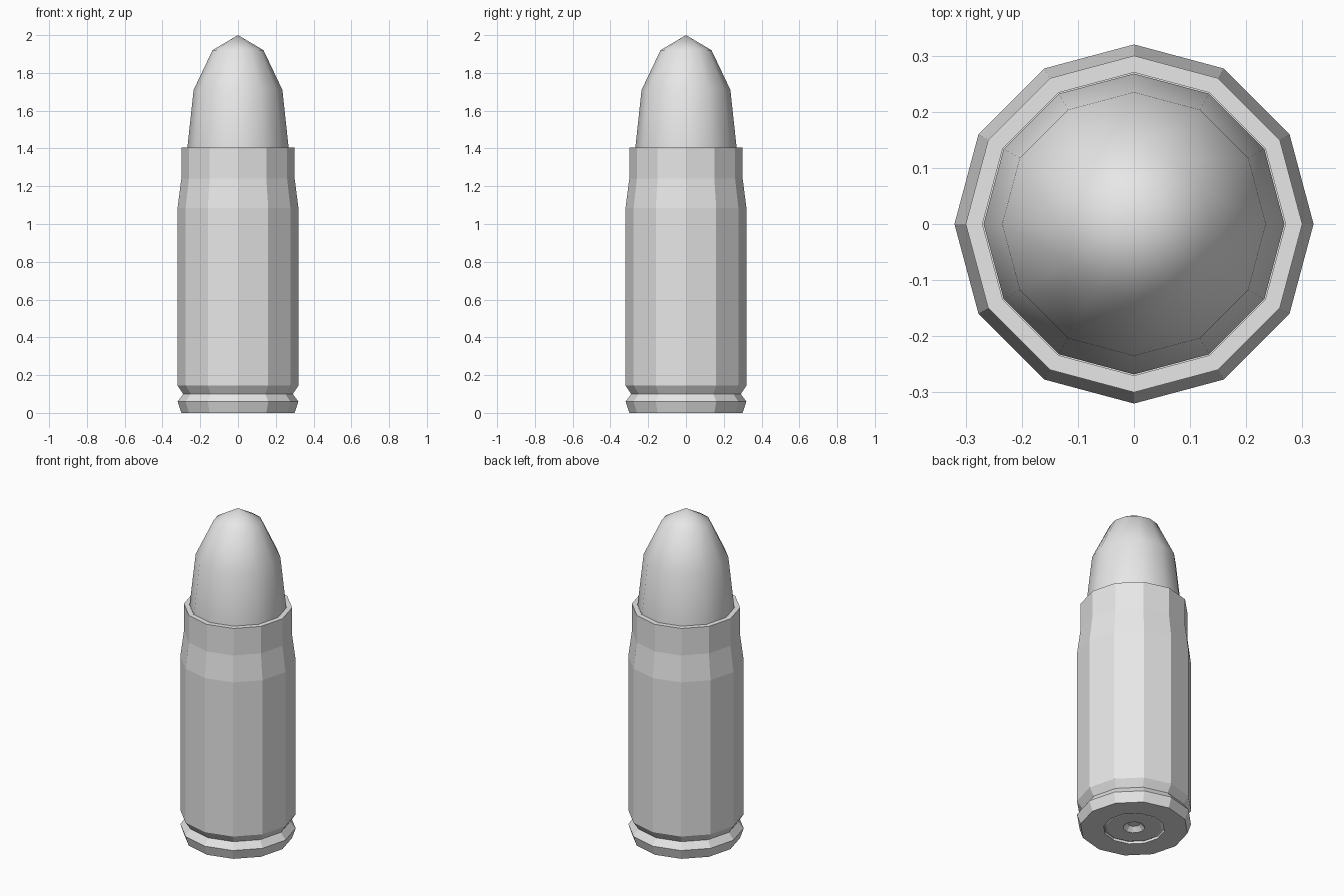
import bpy, bmesh
from math import sin, cos, pi

cube = bpy.data.objects.get("Cube")
if cube:
    bpy.data.objects.remove(cube, do_unlink=True)

SIDES = 12

grey = bpy.data.materials.new("light_grey_metal")
grey.use_nodes = True
colour = (0.8, 0.8, 0.8, 1)
grey.diffuse_color = colour
grey.node_tree.nodes["Principled BSDF"].inputs["Base Color"].default_value = colour


def lathe(name, profile, smooth=False):
    """Turn a (radius, height) profile, listed from bottom to top, around z."""
    bm = bmesh.new()
    rings = []
    for r, z in profile:
        count = SIDES if r > 0 else 1
        rings.append([bm.verts.new((r * cos(2 * pi * i / SIDES),
                                    r * sin(2 * pi * i / SIDES), z))
                      for i in range(count)])
    for low, high in zip(rings, rings[1:]):
        for i in range(SIDES):
            j = (i + 1) % SIDES
            if len(low) == 1:
                corners = (low[0], high[j], high[i])
            elif len(high) == 1:
                corners = (low[i], low[j], high[0])
            else:
                corners = (low[i], low[j], high[j], high[i])
            bm.faces.new(corners).smooth = smooth
    mesh = bpy.data.meshes.new(name)
    bm.to_mesh(mesh)
    bm.free()
    mesh.materials.append(grey)
    obj = bpy.data.objects.new(name, mesh)
    bpy.context.collection.objects.link(obj)
    return obj


# Case: base with round recess, rim, groove, body, shoulder, neck and mouth
lathe("case", [
    (0.17, 0.015), (0.17, 0), (0.30, 0), (0.32, 0.06), (0.29, 0.10),
    (0.32, 0.145), (0.32, 1.085), (0.30, 1.24), (0.30, 1.405),
    (0.27, 1.405), (0.27, 1.36)])

# Primer: disc in the base with a small dimple
lathe("primer", [
    (0, 0.035), (0.035, 0.035), (0.06, 0.008), (0.155, 0.008), (0.17, 0.015)])

# Rounded tip, seated in the mouth
lathe("tip", [
    (0.268, 1.36), (0.268, 1.405), (0.235, 1.71), (0.135, 1.92), (0, 2.0)],
    smooth=True)
